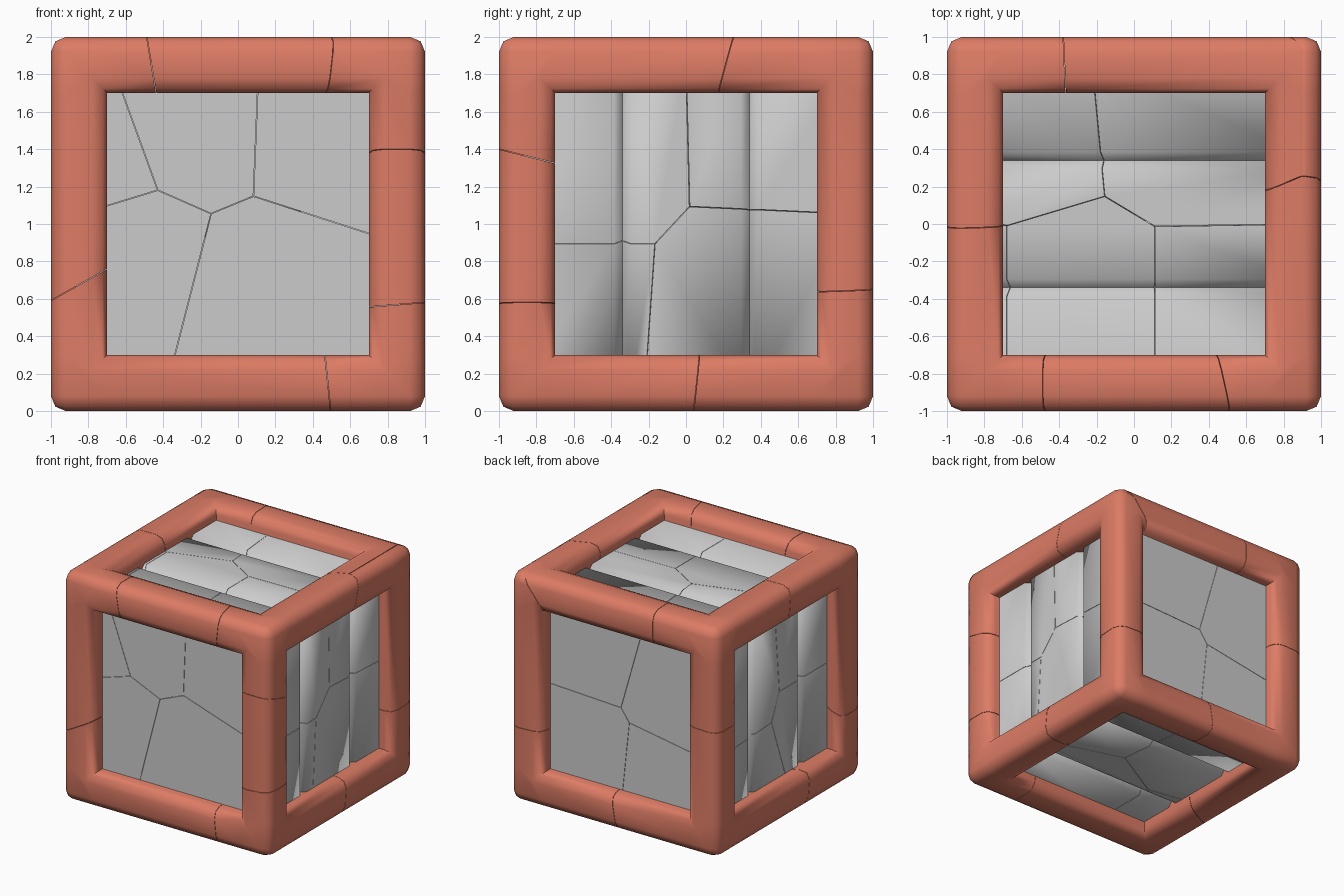
import bpy, bmesh, math
from itertools import product
from mathutils import Vector

if "Cube" in bpy.data.objects:
    bpy.data.objects.remove(bpy.data.objects["Cube"])

red = bpy.data.materials.new("red_frame")
red.diffuse_color = (0.72, 0.2, 0.13, 1)
red.use_nodes = True
red.node_tree.nodes["Principled BSDF"].inputs["Base Color"].default_value = red.diffuse_color
GAP = 0.0015  # half width of the hairline cracks


def fracture(bm, seeds, name, mat=None):
    """Split a closed mesh into the cells around the seed points."""
    seeds = [Vector(s) for s in seeds]
    for i, s in enumerate(seeds):
        cell = bm.copy()
        for o in sorted(seeds, key=lambda p: (p - s).length):
            if o == s or not cell.faces:
                continue
            n = (o - s).normalized()
            geom = cell.verts[:] + cell.edges[:] + cell.faces[:]
            cut = bmesh.ops.bisect_plane(cell, geom=geom, dist=1e-5, plane_co=(s + o) / 2 - n * GAP,
                                         plane_no=n, clear_outer=True)["geom_cut"]
            edges = [e for e in cut if isinstance(e, bmesh.types.BMEdge) and e.is_boundary]
            if edges:
                bmesh.ops.triangle_fill(cell, edges=edges, use_beauty=True)
        if not cell.faces:
            cell.free()
            continue
        bmesh.ops.recalc_face_normals(cell, faces=cell.faces)
        for f in cell.faces:
            f.smooth = True
        for e in cell.edges:
            e.smooth = e.calc_face_angle(math.pi) < math.radians(60)
        me = bpy.data.meshes.new(f"{name}_{i + 1}")
        cell.to_mesh(me)
        cell.free()
        if mat:
            me.materials.append(mat)
        bpy.context.collection.objects.link(bpy.data.objects.new(me.name, me))
    bm.free()


# Frame: boundary of the corner and edge cells of a 3x3x3 grid
C = (-1, -0.7, 0.7, 1)
solid = {c for c in product(range(3), repeat=3) if c.count(1) <= 1}
bm = bmesh.new()
verts = {}


def vert(k):
    if k not in verts:
        verts[k] = bm.verts.new((C[k[0]], C[k[1]], C[k[2]] + 1))
    return verts[k]


for c in solid:
    for a, d in product(range(3), (0, 1)):
        n = list(c)
        n[a] += 2 * d - 1
        if tuple(n) in solid:
            continue
        u, v = (a + 1) % 3, (a + 2) % 3
        loop = []
        for p, q in ((0, 0), (1, 0), (1, 1), (0, 1)):
            k = list(c)
            k[a] += d
            k[u] += p
            k[v] += q
            loop.append(vert(tuple(k)))
        bm.faces.new(loop if d else loop[::-1])
bm.normal_update()
# Round the outer edges and the window edges
rim = [e for e in bm.edges if e.calc_face_angle_signed() > 1
       and any(all(abs(abs(v.co[a] - (a == 2)) - 1) < 1e-4 for v in e.verts) for a in range(3))]
bmesh.ops.bevel(bm, geom=rim, offset=0.08, offset_type='OFFSET', segments=2, profile=0.5,
                affect='EDGES', clamp_overlap=True)
fracture(bm, [(0, -.9, .1), (.96, -.9, .2), (.9, -.9, .95), (.9, -.7, 1.75), (-.9, -.9, 1.7),
              (0, -.9, 1.85), (.9, 1, 0), (.95, .95, 1.3), (-.95, .9, 1.9), (.2, .95, 1.9),
              (-.9, .9, .3)], "frame_piece", red)

# Core: square sections along y, pinched into two grooves between three planks
H, D = 0.87, 0.05
bm = bmesh.new()
rings = []
for y, h in ((-H, H), (-.385, H), (-.34, H - D), (-.295, H),
             (.295, H), (.34, H - D), (.385, H), (H, H)):
    rings.append([bm.verts.new((h * x, y, 1 + h * z)) for x, z in ((-1, -1), (1, -1), (1, 1), (-1, 1))])
for r, s in zip(rings, rings[1:]):
    for i in range(4):
        j = (i + 1) % 4
        bm.faces.new((r[i], r[j], s[j], s[i]))
bm.faces.new(rings[0])
bm.faces.new(rings[-1])
bmesh.ops.recalc_face_normals(bm, faces=bm.faces)
fracture(bm, [(.15, -.6, .58), (-.63, -.6, .78), (.47, -.6, 1.57), (-.27, -.6, 1.6), (-.82, -.6, 1.4),
              (.5, .55, .5), (.45, .6, 1.6), (-.6, .5, 1.3), (-.45, .45, .4)], "core_piece")
